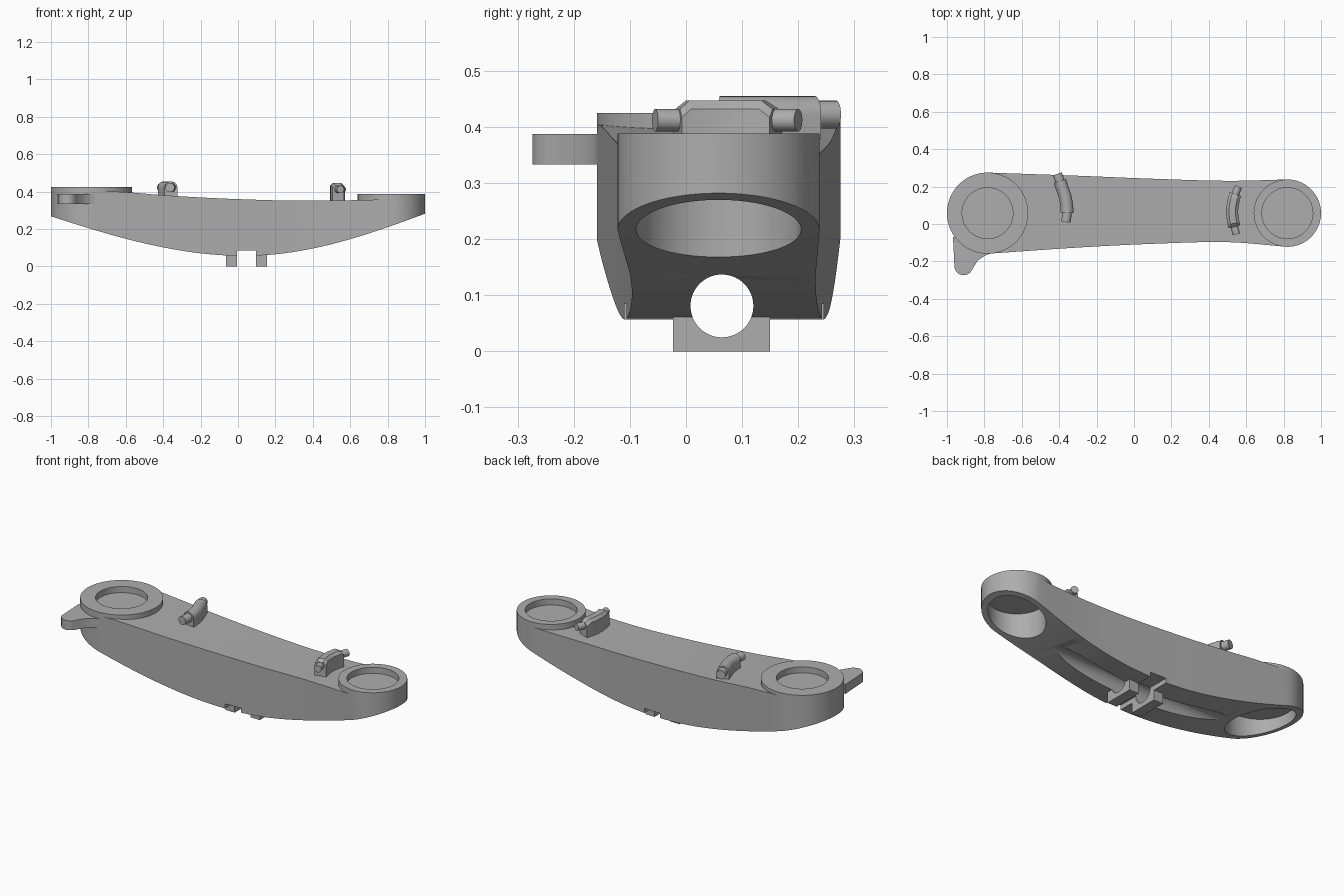
import bpy, bmesh, math
from mathutils import Vector, Matrix

if "Cube" in bpy.data.objects:
    bpy.data.objects.remove(bpy.data.objects["Cube"], do_unlink=True)

# One plain grey finish
grey = bpy.data.materials.new("plain_grey")
grey.use_nodes = True
colour = (0.42, 0.42, 0.42, 1)
grey.diffuse_color = colour
grey.node_tree.nodes["Principled BSDF"].inputs["Base Color"].default_value = colour


def finish(bm, name):
    bmesh.ops.recalc_face_normals(bm, faces=bm.faces)
    mesh = bpy.data.meshes.new(name)
    bm.to_mesh(mesh)
    bm.free()
    mesh.materials.append(grey)
    obj = bpy.data.objects.new(name, mesh)
    bpy.context.collection.objects.link(obj)
    return obj


def activate(obj):
    bpy.ops.object.select_all(action='DESELECT')
    obj.select_set(True)
    bpy.context.view_layer.objects.active = obj


def smooth(obj):
    activate(obj)
    bpy.ops.object.shade_smooth_by_angle(angle=math.radians(30))


def loft(name, rings):
    """Skin closed rings of equal size and cap both ends."""
    bm = bmesh.new()
    loops = [[bm.verts.new(p) for p in ring] for ring in rings]
    n = len(loops[0])
    for a, b in zip(loops, loops[1:]):
        for i in range(n):
            j = (i + 1) % n
            bm.faces.new((a[i], a[j], b[j], b[i]))
    bm.faces.new(loops[0])
    bm.faces.new(loops[-1])
    return finish(bm, name)


def box(name, low, high):
    x, y, z = low
    X, Y, Z = high
    return loft(name, [[(x, y, h), (X, y, h), (X, Y, h), (x, Y, h)] for h in (z, Z)])


def cylinder(name, centre, radius, depth, matrix=Matrix()):
    bm = bmesh.new()
    bmesh.ops.create_cone(bm, cap_ends=True, segments=72, radius1=radius, radius2=radius,
                          depth=depth, matrix=Matrix.Translation(centre) @ matrix)
    return finish(bm, name)


def disc(name, x, radius, low, high):
    return cylinder(name, (x, MID, (low + high) / 2), radius, high - low)


def combine(target, tool, operation):
    mod = target.modifiers.new(operation, 'BOOLEAN')
    mod.operation = operation
    mod.solver = 'EXACT'
    mod.object = tool
    activate(target)
    bpy.ops.object.modifier_apply(modifier=mod.name)
    bpy.data.objects.remove(tool, do_unlink=True)


def spline(points):
    """Smooth function through (position, value) points."""
    def slope(i):
        a, b = points[max(i - 1, 0)], points[min(i + 1, len(points) - 1)]
        return (b[1] - a[1]) / (b[0] - a[0])

    def value(x):
        i = 0
        while i < len(points) - 2 and x > points[i + 1][0]:
            i += 1
        (a, p), (b, q) = points[i], points[i + 1]
        d = b - a
        t = (x - a) / d
        return ((2*t**3 - 3*t*t + 1) * p + (t**3 - 2*t*t + t) * d * slope(i)
                + (3*t*t - 2*t**3) * q + (t**3 - t*t) * d * slope(i + 1))
    return value


# Main dimensions: two end bosses on one centre line
MID = 0.058
LEFT_X, LEFT_R = -0.783, 0.217
RIGHT_X, RIGHT_R = 0.82, 0.18

bottom = spline([(-1, .268), (-.8, .205), (-.6, .148), (-.4, .102), (-.2, .07), (0, .057),
                 (.2, .065), (.4, .096), (.6, .146), (.8, .21), (1, .282)])
top = spline([(-1, .402), (-.75, .404), (-.57, .395), (-.4, .381), (-.2, .369),
              (0, .36), (.3, .352), (.7, .356), (1, .37)])
front = spline([(LEFT_X, MID - LEFT_R), (-.3, -.126), (.1, -.106), (.5, -.097),
                (RIGHT_X, MID - RIGHT_R)])
back = spline([(LEFT_X, MID + LEFT_R), (-.3, .258), (.1, .242), (.5, .231),
               (RIGHT_X, MID + RIGHT_R)])


def beam_ring(x):
    if x < LEFT_X or x > RIGHT_X:
        c, r = (LEFT_X, LEFT_R) if x < 0 else (RIGHT_X, RIGHT_R)
        half = max(math.sqrt(max(r * r - (x - c) ** 2, 0)), 0.002)
        y0, y1 = MID - half, MID + half
    else:
        y0, y1 = front(x), back(x)
    return [(x, y0, bottom(x)), (x, y1, bottom(x)), (x, y1, top(x)), (x, y0, top(x))]


# Beam: rounded ends, arched underside, gently dished top
quarter = [i / 18 * math.pi / 2 for i in range(18)]
stations = [LEFT_X - LEFT_R * math.cos(a) for a in quarter]
stations += [LEFT_X + (RIGHT_X - LEFT_X) * i / 36 for i in range(37)]
stations += [RIGHT_X + RIGHT_R * math.cos(a) for a in reversed(quarter)]
beam = loft("beam", [beam_ring(x) for x in stations])

# Raised end bosses
combine(beam, disc("left_boss", LEFT_X, LEFT_R, .32, .425), 'UNION')
combine(beam, disc("right_boss", RIGHT_X, RIGHT_R, .32, .388), 'UNION')

# Side ear with a rounded tip
tip = [(-.911 + .049 * math.cos(a), -.225 + .049 * math.sin(a))
       for a in [math.pi + i * math.pi * .85 / 10 for i in range(11)]]
ear = [(-.93, -.07), (-.968, -.07)] + tip + [(-.835, -.195), (-.795, -.168), (-.75, -.152), (-.75, -.14)]
combine(beam, loft("ear", [[(x, y, z) for x, y in ear] for z in (.333, .387)]), 'UNION')

# Clamp lugs under the middle
for x in (-.065, .095):
    combine(beam, box("lug", (x, -.023, 0), (x + .06, .15, .12)), 'UNION')

# Underside channel, cross notch, bores and shallow top recesses
combine(beam, cylinder("channel", (0, .064, .081), .056, 1.32,
                       Matrix.Rotation(math.pi / 2, 4, 'Y')), 'DIFFERENCE')
combine(beam, box("notch", (-.005, -.5, -.1), (.095, .5, .084)), 'DIFFERENCE')
for x, radius, ceiling, rim in ((LEFT_X, .18, .32, .425), (RIGHT_X, .147, .32, .388)):
    combine(beam, disc("bore", x, radius, 0, ceiling), 'DIFFERENCE')
    combine(beam, disc("recess", x, .136, rim - .035, rim + .1), 'DIFFERENCE')
smooth(beam)


def sweep(name, path, sections):
    """Place (y, profile) sections square to a path giving x from y."""
    rings = []
    for y, profile in sections:
        along = Vector(((path(y + .001) - path(y - .001)) / .002, 1)).normalized()
        rings.append([(path(y) + s * along.y, y - s * along.x, z) for s, z in profile])
    smooth(loft(name, rings))


def steps(a, b, n=12):
    return [a + (b - a) * i / n for i in range(n + 1)]


def circle(r, z):
    return [(r * math.cos(a), z + r * math.sin(a)) for a in steps(0, math.tau, 24)[:-1]]


def chamfered(half, height):
    return [(-half, .335), (half, .335), (half, height - .015),
            (half - .015, height), (.015 - half, height), (-half, height - .015)]


# Left hose guide: round-topped curved block with a tube through it
left_path = spline([(0, -.365), (.07, -.358), (.14, -.367), (.21, -.39), (.28, -.414)])
arch = [(-.034, .35), (.034, .35)] + [(.034 * math.cos(a), .421 + .034 * math.sin(a))
                                    for a in steps(0, math.pi)]
sweep("left_guide_block", left_path, [(y, arch) for y in steps(.06, .23)])
sweep("left_guide_tube", left_path, [(y, circle(.025, .422)) for y in steps(.01, .268, 16)])

# Right hose guide: chamfered curved block with a slimmer tube
right_path = spline([(-.06, .549), (0, .533), (.07, .525), (.14, .536), (.21, .562)])
block = [(-.015, chamfered(.032, .432))]
block += [(y, chamfered(.032, .447)) for y in steps(.003, .138)]
block += [(.16, chamfered(.032, .432))]
sweep("right_guide_block", right_path, block)
sweep("right_guide_tube", right_path, [(y, circle(.02, .412)) for y in steps(-.055, .2, 16)])
